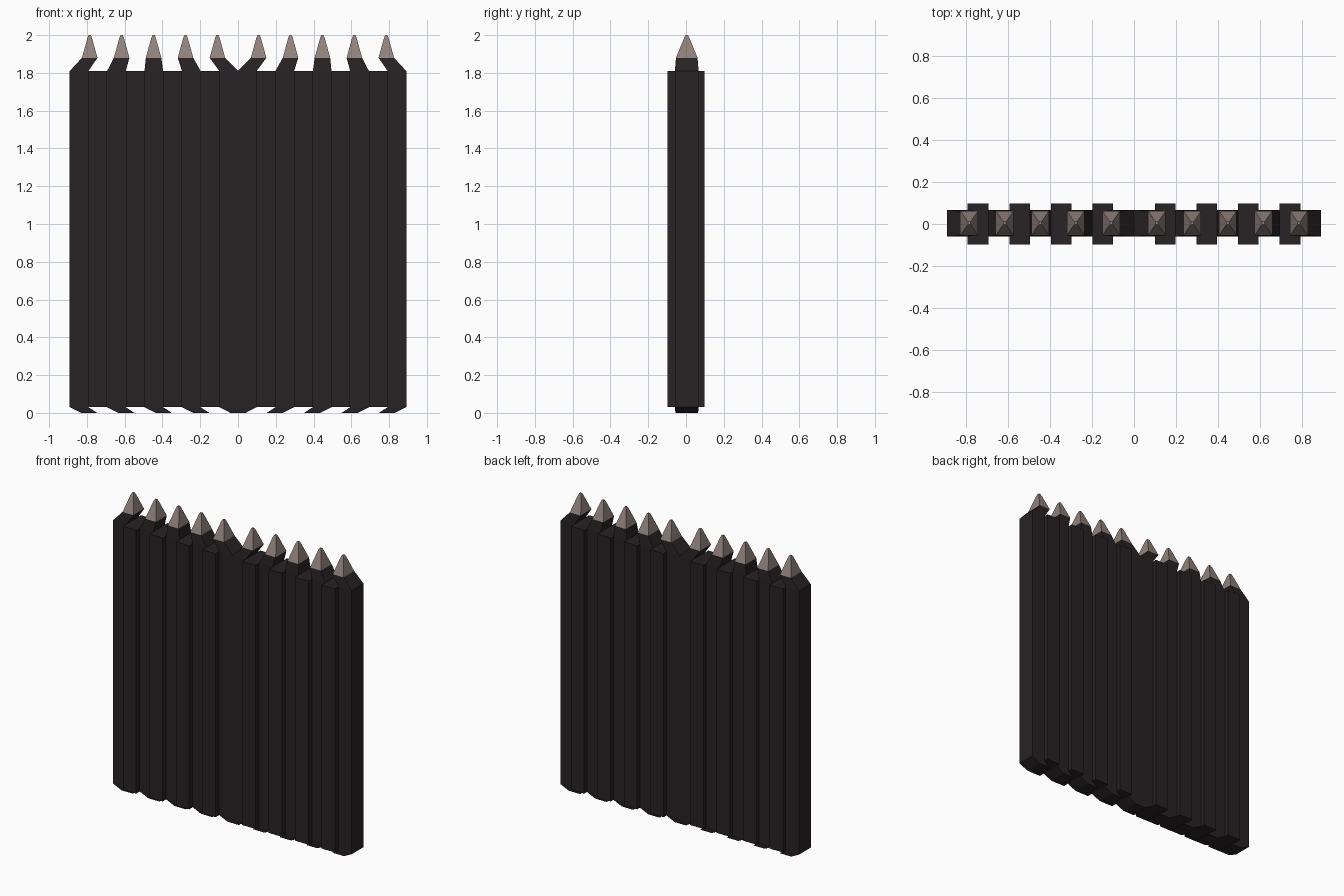
import bpy, bmesh

if "Cube" in bpy.data.objects:
    bpy.data.objects.remove(bpy.data.objects["Cube"])

def material(name, rgb):
    m = bpy.data.materials.new(name)
    m.diffuse_color = (*rgb, 1)
    m.use_nodes = True
    m.node_tree.nodes["Principled BSDF"].inputs["Base Color"].default_value = m.diffuse_color
    return m

IRON = material("dark_iron", (0.021, 0.016, 0.018))
STEEL = material("pale_steel", (0.28, 0.22, 0.20))

def loft(name, rings, mat):
    """Rectangular sections (x0, x1, y half depth, y centre, z) joined bottom to top."""
    bm = bmesh.new()
    loops = []
    for x0, x1, h, yc, z in rings:
        pts = [(x0, yc - h), (x1, yc - h), (x1, yc + h), (x0, yc + h)]
        loops.append([bm.verts.new((x, y, z)) for x, y in pts])
    for a, b in zip(loops, loops[1:]):
        for i in range(4):
            j = (i + 1) % 4
            bm.faces.new((a[i], a[j], b[j], b[i]))
    bm.faces.new(loops[0][::-1])
    bm.faces.new(loops[-1])
    bmesh.ops.recalc_face_normals(bm, faces=bm.faces)
    me = bpy.data.meshes.new(name)
    bm.to_mesh(me)
    bm.free()
    me.materials.append(mat)
    ob = bpy.data.objects.new(name, me)
    bpy.context.collection.objects.link(ob)
    # the right half mirrors the left
    mir = ob.modifiers.new("mirror", 'MIRROR')
    mir.use_clip = False
    mir.use_mirror_merge = False
    return ob

PITCH, W = 0.198, 0.099
YC = 0.004

for i in range(5):
    x = -0.891 + i * PITCH
    tip = -0.785 + i * 0.169
    # narrow bar with skewed foot and neck leaning to its spike
    loft(f"bar_{i}", [
        (x + 0.06, x + 0.145, 0.06, YC, 0.0),
        (x, x + W, 0.063, YC, 0.03),
        (x, x + W, 0.063, YC, 1.81),
        (tip - 0.041, tip + 0.041, 0.057, YC, 1.88)], IRON)
    # spike
    loft(f"spike_{i}", [
        (tip - 0.041, tip + 0.041, 0.057, YC, 1.88),
        (tip - 0.012, tip + 0.012, 0.014, YC, 1.985),
        (tip - 0.006, tip + 0.006, 0.007, YC, 2.0)], STEEL)
    # deep flat-topped bar between the narrow ones
    if i < 4:
        loft(f"deep_bar_{i}", [
            (x + W, x + PITCH, 0.097, 0, 0.03),
            (x + W, x + PITCH, 0.097, 0, 1.81)], IRON)
